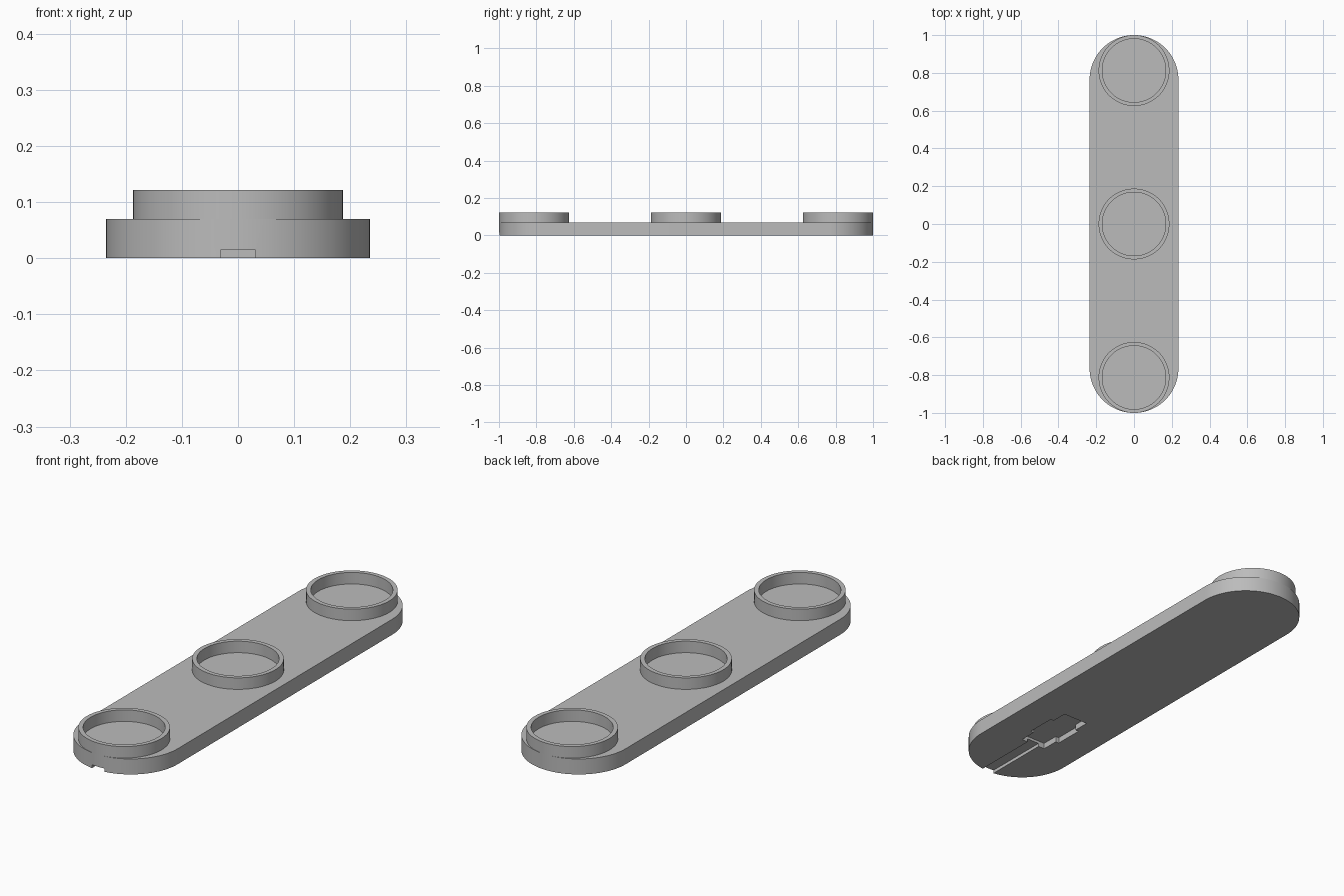
import bpy
import bmesh
from math import cos, sin, pi, radians

cube = bpy.data.objects.get("Cube")
if cube:
    bpy.data.objects.remove(cube, do_unlink=True)

HALF_WIDTH = 0.235
PLATE_TOP = 0.07
RING_TOP = 0.122
RING_OUTER, RING_INNER = 0.1875, 0.168
RING_SPACING = 1 - RING_OUTER
SEGMENTS = 96

grey = bpy.data.materials.new("plain grey")
grey.use_nodes = True
grey.diffuse_color = (0.5, 0.5, 0.5, 1)
grey.node_tree.nodes["Principled BSDF"].inputs["Base Color"].default_value = grey.diffuse_color


def finish(name, bm):
    bmesh.ops.recalc_face_normals(bm, faces=bm.faces)
    mesh = bpy.data.meshes.new(name)
    bm.to_mesh(mesh)
    bm.free()
    mesh.materials.append(grey)
    obj = bpy.data.objects.new(name, mesh)
    bpy.context.collection.objects.link(obj)
    return obj


def prism(name, outline, bottom, top):
    bm = bmesh.new()
    base = bm.faces.new([bm.verts.new((x, y, bottom)) for x, y in outline])
    out = bmesh.ops.extrude_face_region(bm, geom=[base], use_keep_orig=True)
    verts = [v for v in out["geom"] if isinstance(v, bmesh.types.BMVert)]
    bmesh.ops.translate(bm, verts=verts, vec=(0, 0, top - bottom))
    return finish(name, bm)


def smooth(obj):
    bpy.ops.object.select_all(action="DESELECT")
    obj.select_set(True)
    bpy.context.view_layer.objects.active = obj
    bpy.ops.object.shade_smooth_by_angle(angle=radians(30))


def cut(obj, outline, depth):
    cutter = prism("recess_cutter", outline, -0.05, depth)
    cutter.hide_render = True
    mod = obj.modifiers.new("recess", "BOOLEAN")
    mod.operation = "DIFFERENCE"
    mod.solver = "EXACT"
    mod.object = cutter
    bpy.context.view_layer.objects.active = obj
    bpy.ops.object.modifier_apply(modifier=mod.name)
    bpy.data.objects.remove(cutter, do_unlink=True)


def box_outline(half, y0, y1):
    return [(-half, y0), (half, y0), (half, y1), (-half, y1)]


# Base plate with round ends
half = SEGMENTS // 2
end_y = 1 - HALF_WIDTH
arc = [(HALF_WIDTH * cos(pi * i / half), end_y + HALF_WIDTH * sin(pi * i / half))
       for i in range(half + 1)]
plate = prism("base_plate", arc + [(-x, -y) for x, y in arc], 0, PLATE_TOP)

# Underside recess: a stepped pocket and a channel out to the front end
pocket = [(0.063, -0.69), (0.063, -0.61), (0.08, -0.61),
          (0.08, -0.475), (0.063, -0.475), (0.063, -0.4)]
cut(plate, pocket + [(-x, y) for x, y in reversed(pocket)], 0.027)
cut(plate, box_outline(0.031, -1.1, -0.65), 0.015)
smooth(plate)


# Three raised rings, open at the bottom where they meet the plate
def ring(name, y):
    profile = [(RING_OUTER, PLATE_TOP), (RING_OUTER, RING_TOP),
               (RING_INNER, RING_TOP), (RING_INNER, PLATE_TOP)]
    bm = bmesh.new()
    verts = [bm.verts.new((r, 0, z)) for r, z in profile]
    edges = [bm.edges.new(pair) for pair in zip(verts, verts[1:])]
    bmesh.ops.spin(bm, geom=verts + edges, cent=(0, 0, 0), axis=(0, 0, 1),
                   angle=2 * pi, steps=SEGMENTS, use_merge=True)
    bmesh.ops.remove_doubles(bm, verts=bm.verts, dist=0.0001)
    obj = finish(name, bm)
    obj.location.y = y
    # Make sure the walls face outwards
    top = max(obj.data.polygons, key=lambda p: p.center.z)
    if top.normal.z < 0:
        obj.data.flip_normals()
    smooth(obj)


for label, side in (("front", -1), ("middle", 0), ("back", 1)):
    ring(label + "_ring", side * RING_SPACING)
